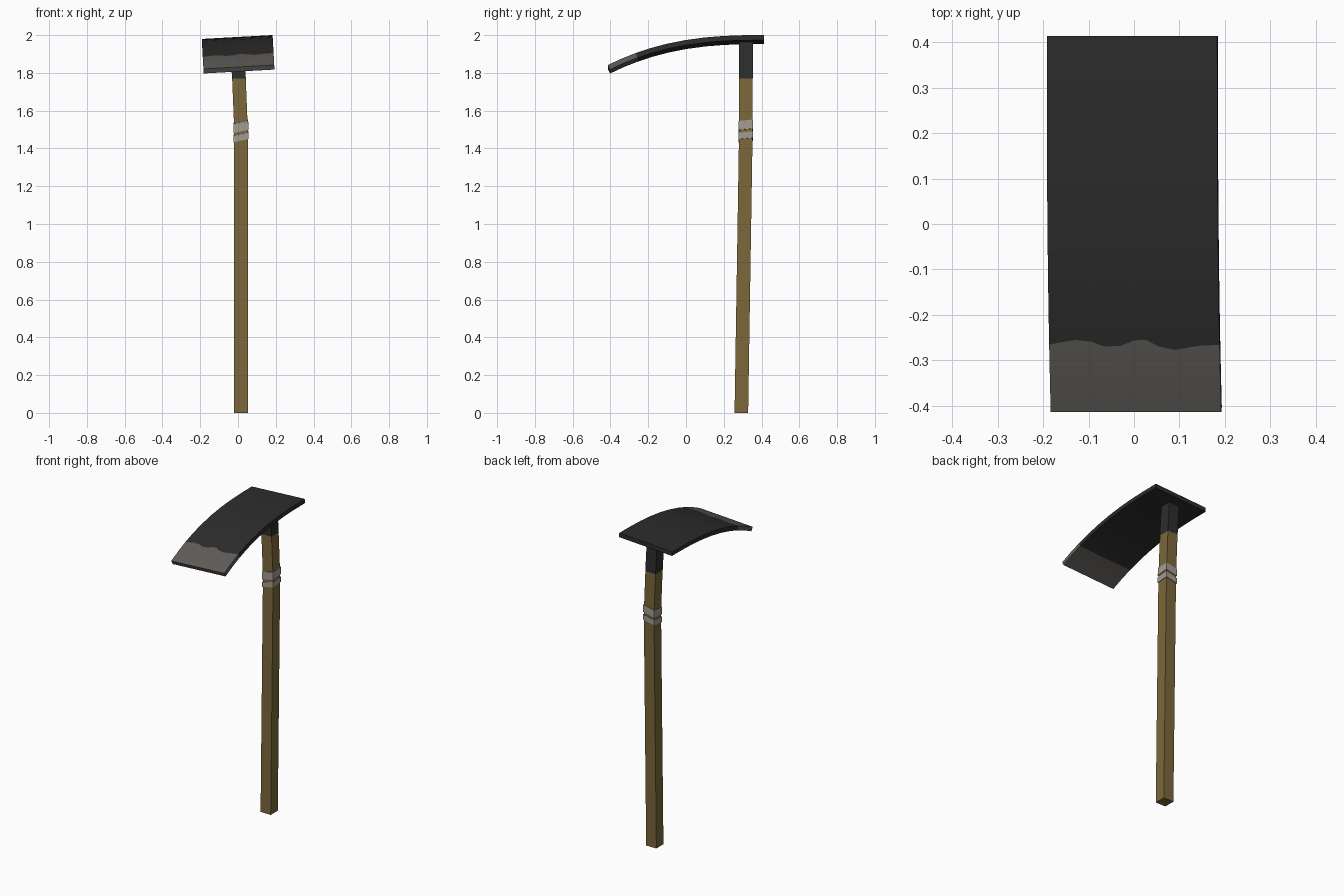
import bpy, bmesh
from mathutils import Vector

if "Cube" in bpy.data.objects:
    bpy.data.objects.remove(bpy.data.objects["Cube"])


def material(name, rgb):
    m = bpy.data.materials.new(name)
    m.diffuse_color = (*rgb, 1)
    m.use_nodes = True
    m.node_tree.nodes["Principled BSDF"].inputs["Base Color"].default_value = m.diffuse_color
    return m


WOOD = material("wood", (0.20, 0.135, 0.043))
STEEL = material("dark_steel", (0.026, 0.026, 0.026))
EDGE = material("ground_steel", (0.115, 0.107, 0.098))
CLOTH = material("grey_binding", (0.36, 0.33, 0.30))


def finish(name, bm, mats):
    bmesh.ops.recalc_face_normals(bm, faces=bm.faces)
    me = bpy.data.meshes.new(name)
    bm.to_mesh(me)
    bm.free()
    for m in mats:
        me.materials.append(m)
    ob = bpy.data.objects.new(name, me)
    bpy.context.collection.objects.link(ob)
    return ob


def square_tube(name, sections, mat, half=0.036, tilt=(0, 0)):
    """Loft a square section through centre points, optionally with sloping ends."""
    bm = bmesh.new()
    corners = [(-half, -half), (half, -half), (half, half), (-half, half)]
    rings = [[bm.verts.new((x + a, y + b, z + a * tilt[0] + b * tilt[1]))
              for a, b in corners] for x, y, z in sections]
    for lo, hi in zip(rings, rings[1:]):
        for i in range(4):
            j = (i + 1) % 4
            bm.faces.new((lo[i], lo[j], hi[j], hi[i]))
    bm.faces.new(rings[0])
    bm.faces.new(rings[-1])
    return finish(name, bm, [mat])


# Handle, slightly bent near the top, and the socket above it
square_tube("handle", [(0.016, 0.293, 0), (0.016, 0.317, 1.5), (0.005, 0.317, 1.77)], WOOD)
square_tube("socket", [(0.005, 0.317, 1.77), (-0.006, 0.317, 1.965)], STEEL, 0.0365)

# Two sloping bindings round the handle
square_tube("upper_binding", [(0.016, 0.317, 1.494), (0.015, 0.317, 1.541)],
            CLOTH, 0.039, (0.22, 0.1))
square_tube("lower_binding", [(0.016, 0.317, 1.445), (0.016, 0.317, 1.479)],
            CLOTH, 0.039, (0.22, 0.1))

# Curved blade: rows along y, columns along x; one row follows the wavy grind line
THICK = 0.027
WAVE = [(-0.1875, -0.265), (-0.13, -0.255), (-0.095, -0.259), (-0.065, -0.270),
        (-0.03, -0.268), (0.0, -0.256), (0.025, -0.255), (0.055, -0.270),
        (0.09, -0.277), (0.14, -0.268), (0.1875, -0.266)]
ROWS = [-0.414, -0.34, None, -0.19, -0.10, 0.0, 0.10, 0.20, 0.30, 0.414]


def top_height(y):
    return 1.99 - 0.259 * max(0.0, 0.414 - y) ** 2.6


def blade_point(x, y, depth):
    slope = 0.259 * 2.6 * max(0.0, 0.414 - y) ** 1.6
    n = Vector((0, -slope, 1)).normalized()
    p = Vector((x, y, top_height(y))) - n * depth
    return (p.x - 0.055 * (p.z - 1.91), p.y, p.z + 0.055 * x)


bm = bmesh.new()
top, bottom = [], []
for r in ROWS:
    top.append([bm.verts.new(blade_point(x, w if r is None else r, 0)) for x, w in WAVE])
    bottom.append([bm.verts.new(blade_point(x, -0.266 if r is None else r, THICK))
                   for x, w in WAVE])


def face(verts, row):
    bm.faces.new(verts).material_index = 1 if row < 2 else 0


last = len(WAVE) - 1
for i in range(len(ROWS) - 1):
    for grid in (top, bottom):
        for j in range(last):
            face((grid[i][j], grid[i][j + 1], grid[i + 1][j + 1], grid[i + 1][j]), i)
    for j in (0, last):
        face((top[i][j], top[i + 1][j], bottom[i + 1][j], bottom[i][j]), i)
for i in (0, len(ROWS) - 1):
    for j in range(last):
        face((top[i][j], top[i][j + 1], bottom[i][j + 1], bottom[i][j]), i)
blade = finish("blade", bm, [STEEL, EDGE])

# Soft shading along the blade curve, crisp rims
bpy.context.view_layer.objects.active = blade
blade.select_set(True)
bpy.ops.object.shade_smooth_by_angle(angle=0.5)
